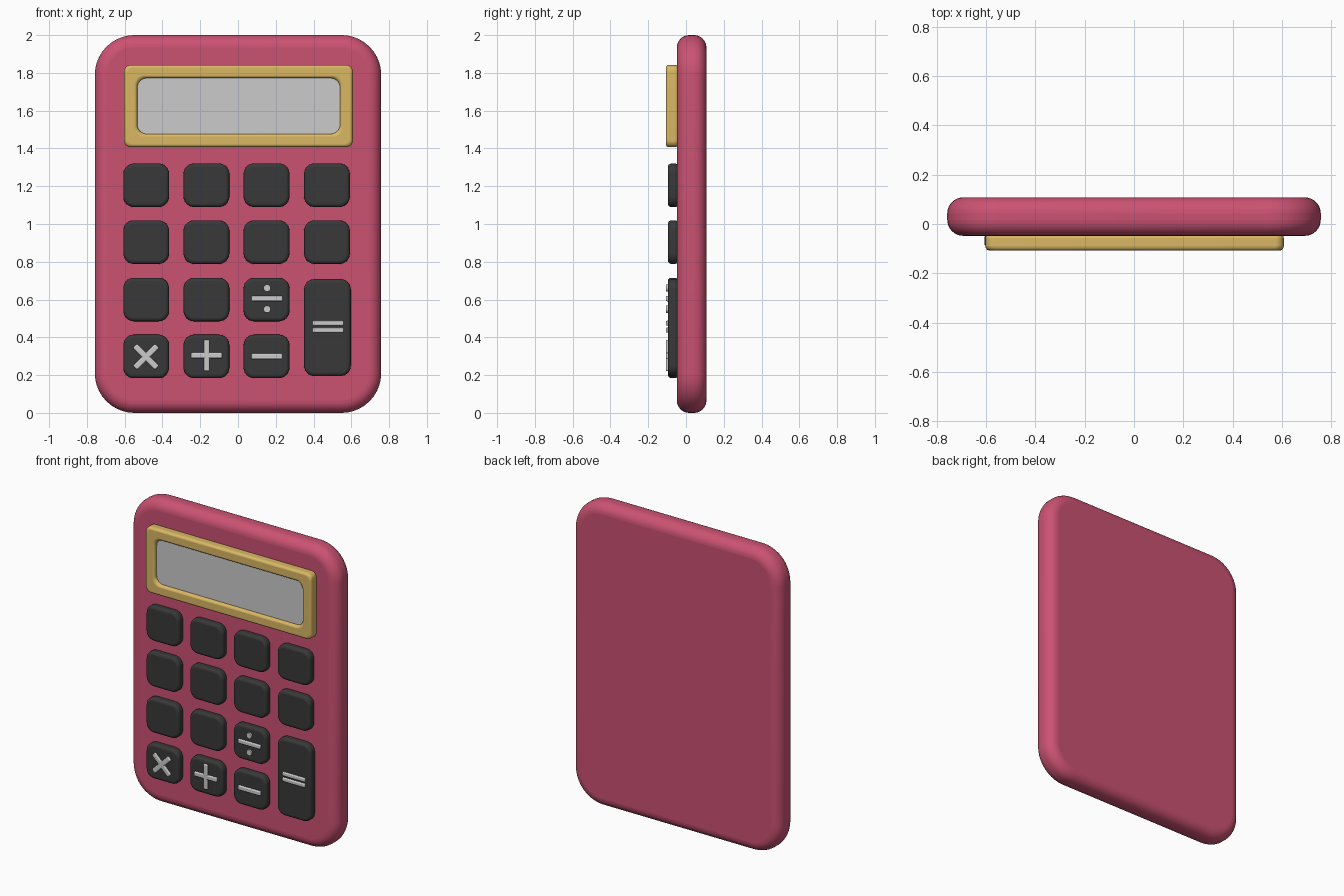
import bpy, bmesh, math

if "Cube" in bpy.data.objects:
    bpy.data.objects.remove(bpy.data.objects["Cube"])


def material(name, rgb):
    m = bpy.data.materials.new(name)
    m.diffuse_color = (*rgb, 1)
    m.use_nodes = True
    m.node_tree.nodes["Principled BSDF"].inputs["Base Color"].default_value = m.diffuse_color
    return m


PINK = material("pink_shell", (0.60, 0.085, 0.17))
GOLD = material("gold_trim", (0.70, 0.48, 0.13))
DARK = material("dark_key", (0.04, 0.04, 0.04))


def outline(bm, x0, x1, z0, z1, r, y, n=10):
    """Ring of vertices around a rounded rectangle in the xz plane."""
    corners = [(x1 - r, z1 - r), (x0 + r, z1 - r), (x0 + r, z0 + r), (x1 - r, z0 + r)]
    ring = []
    for i, (cx, cz) in enumerate(corners):
        for k in range(n + 1):
            a = math.radians(90) * (i + k / n)
            ring.append(bm.verts.new((cx + r * math.cos(a), y, cz + r * math.sin(a))))
    return ring


def bridge(bm, a, b):
    for i in range(len(a)):
        j = (i + 1) % len(a)
        bm.faces.new((a[i], a[j], b[j], b[i]))


def finish(bm, name, mat, bevel=0, segments=4):
    bmesh.ops.recalc_face_normals(bm, faces=bm.faces[:])
    mesh = bpy.data.meshes.new(name)
    bm.to_mesh(mesh)
    bm.free()
    ob = bpy.data.objects.new(name, mesh)
    bpy.context.collection.objects.link(ob)
    if mat:
        mesh.materials.append(mat)
    if bevel:
        mod = ob.modifiers.new("soft_edges", "BEVEL")
        mod.width, mod.segments = bevel, segments
        mod.limit_method, mod.angle_limit = "ANGLE", math.radians(50)
    bpy.ops.object.select_all(action="DESELECT")
    ob.select_set(True)
    bpy.context.view_layer.objects.active = ob
    bpy.ops.object.shade_smooth_by_angle(angle=math.radians(35))
    return ob


def slab(name, rect, r, y0, y1, mat=None, bevel=0, segments=4):
    bm = bmesh.new()
    a, b = outline(bm, *rect, r, y0), outline(bm, *rect, r, y1)
    bridge(bm, a, b)
    bm.faces.new(a)
    bm.faces.new(b)
    return finish(bm, name, mat, bevel, segments)


def frame(name, outer, r_out, inner, r_in, y0, y1, mat, bevel):
    bm = bmesh.new()
    rings = [outline(bm, *outer, r_out, y0), outline(bm, *outer, r_out, y1),
             outline(bm, *inner, r_in, y1), outline(bm, *inner, r_in, y0)]
    for i in range(4):
        bridge(bm, rings[i], rings[(i + 1) % 4])
    return finish(bm, name, mat, bevel)


def mark(name, cx, cz, w, h, angle=0):
    """Small raised bar or dot on a key."""
    r = min(w, h) * (0.499 if w == h else 0.25)
    ob = slab(name, (-w / 2, w / 2, -h / 2, h / 2), r, -0.085, -0.107, None, 0.006, 3)
    ob.location = (cx, 0, cz)
    ob.rotation_euler.y = math.radians(angle)
    return ob


# Shell
slab("body", (-0.758, 0.758, 0, 2), 0.21, 0.108, -0.048, PINK, 0.065, 8)

# Display
frame("display_frame", (-0.603, 0.608, 1.407, 1.842), 0.035,
      (-0.533, 0.54, 1.477, 1.772), 0.05, -0.04, -0.107, GOLD, 0.018)
slab("display_screen", (-0.545, 0.55, 1.465, 1.784), 0.05, -0.045, -0.085)

# Keys: four by four, with a double-height key at the lower right
for row, z in enumerate((1.205, 0.904, 0.60, 0.299)):
    for col, x in enumerate((-0.486, -0.167, 0.151, 0.471)):
        if col == 3 and row >= 2:
            continue
        slab(f"key_{row}_{col}", (x - 0.121, x + 0.121, z - 0.115, z + 0.115),
             0.055, -0.04, -0.096, DARK, 0.018)
slab("key_equals", (0.35, 0.597, 0.195, 0.708), 0.055, -0.04, -0.096, DARK, 0.018)

# Raised operator marks
mark("divide_bar", 0.154, 0.605, 0.165, 0.028)
for z in (0.661, 0.549):
    mark("divide_dot", 0.154, z, 0.038, 0.038)
mark("minus_bar", 0.153, 0.299, 0.165, 0.03)
for angle in (0, 90):
    mark("plus_bar", -0.166, 0.304, 0.165, 0.03, angle)
    mark("times_bar", -0.487, 0.297, 0.165, 0.032, angle + 45)
for z in (0.475, 0.438):
    mark("equals_bar", 0.477, z, 0.165, 0.026)
